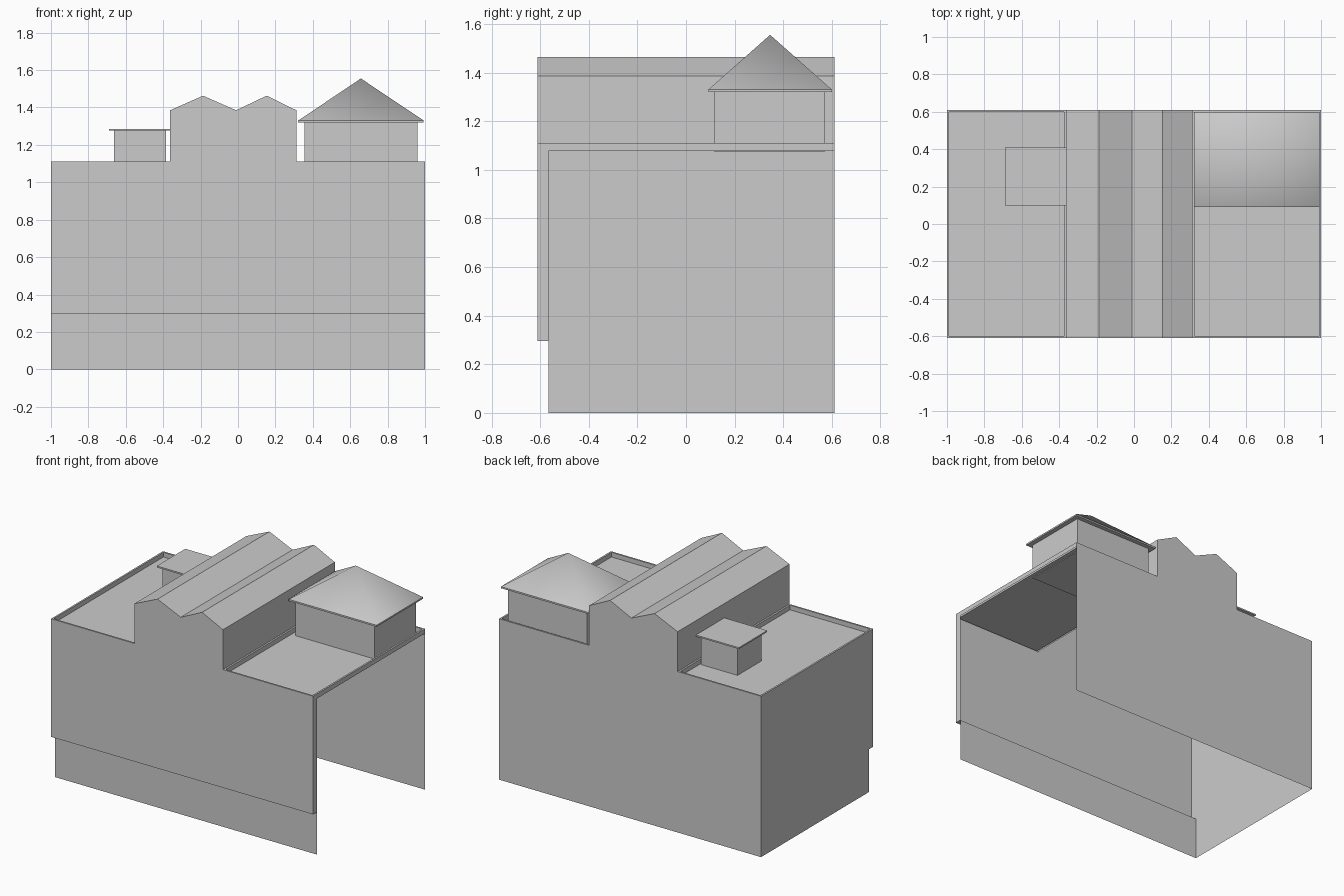
import bpy

if "Cube" in bpy.data.objects:
    bpy.data.objects.remove(bpy.data.objects["Cube"])

W, D, TOP = 1.0, 0.61, 1.11      # half width, half depth, parapet top
STEP_Y, STEP_Z = -0.565, 0.295   # recessed ground floor at the front
DECK, RIM = 1.078, 0.012         # sunken roof deck, parapet thickness


def mesh_object(name, verts, faces, smooth=False):
    me = bpy.data.meshes.new(name)
    me.from_pydata(verts, [], faces)
    me.update()
    ob = bpy.data.objects.new(name, me)
    bpy.context.collection.objects.link(ob)
    for p in me.polygons:
        p.use_smooth = smooth
    return ob


def polygon(name, pts):
    return mesh_object(name, pts, [list(range(len(pts)))])


def box(name, x0, x1, y0, y1, z0, z1):
    bpy.ops.mesh.primitive_cube_add(
        size=1, location=((x0 + x1) / 2, (y0 + y1) / 2, (z0 + z1) / 2))
    ob = bpy.context.object
    ob.name = name
    ob.scale = (x1 - x0, y1 - y0, z1 - z0)
    return ob


def rect(x0, x1, y0, y1, z):
    return [(x0, y0, z), (x1, y0, z), (x1, y1, z), (x0, y1, z)]


def roof_tray(name, x0, x1):
    """Parapet top, its inner faces and the sunken deck."""
    inner = (x0 + RIM, x1 - RIM, -D + RIM, D - RIM)
    verts = rect(x0, x1, -D, D, TOP) + rect(*inner, TOP) + rect(*inner, DECK)
    faces = [(8, 9, 10, 11)]
    for i in range(4):
        j = (i + 1) % 4
        faces += [(i, j, 4 + j, 4 + i), (4 + i, 4 + j, 8 + j, 8 + i)]
    mesh_object(name, verts, faces)


# Twin gable outline shared by front wall, back wall and roof
gable = [(0.312, TOP), (0.312, 1.385), (0.153, 1.463), (-0.01, 1.385),
         (-0.187, 1.463), (-0.363, 1.385), (-0.363, TOP)]
crown = [(W, TOP)] + gable + [(-W, TOP)]

# Front and back walls
polygon("front_wall", [(x, -D, z) for x, z in [(-W, STEP_Z), (W, STEP_Z)] + crown])
polygon("back_wall", [(x, D, z) for x, z in ([(-W, 0), (W, 0)] + crown)[::-1]])

# Recessed ground floor wall and the overhang above it
mesh_object("ground_floor_wall",
            [(x, y, z) for y, z in [(STEP_Y, 0), (STEP_Y, STEP_Z), (-D, STEP_Z)]
             for x in (-W, W)],
            [(0, 1, 3, 2), (2, 3, 5, 4)])

# Left wall; the right side is open apart from a front return and parapet strip
polygon("left_wall", [(-W, y, z) for y, z in [
    (D, 0), (STEP_Y, 0), (STEP_Y, STEP_Z), (-D, STEP_Z), (-D, TOP), (D, TOP)][::1]])
polygon("right_front_return", [(W, y, z) for y, z in [
    (-D, STEP_Z), (STEP_Y, STEP_Z), (STEP_Y, TOP), (-D, TOP)]])
polygon("right_parapet", [(W, y, z) for y, z in [
    (STEP_Y, DECK), (D, DECK), (D, TOP), (STEP_Y, TOP)]])

# Raised middle block with two gables, open underneath
n = len(gable)
low = [(0.312, DECK)] + gable[1:-1] + [(-0.363, DECK)]
mesh_object("gable_roof",
            [(x, y, z) for y in (-D, D) for x, z in low],
            [(i, n + i, n + i + 1, i + 1) for i in range(n - 1)])

# Flat roof decks either side
roof_tray("left_roof_deck", -W, -0.363)
roof_tray("right_roof_deck", 0.312, W)

# Small roof hut with flat cap
box("hut_body", -0.663, -0.385, 0.125, 0.385, DECK, 1.278)
box("hut_cap", -0.69, -0.362, 0.1, 0.41, 1.276, 1.286)

# Tower with smooth-shaded pyramid roof
box("tower_body", 0.355, 0.96, 0.118, 0.57, 1.073, 1.322)
box("tower_eaves", 0.322, 0.993, 0.092, 0.6, 1.319, 1.33)
mesh_object("tower_roof",
            rect(0.322, 0.993, 0.092, 0.6, 1.33) + [(0.657, 0.346, 1.555)],
            [(i, (i + 1) % 4, 4) for i in range(4)], smooth=True)
